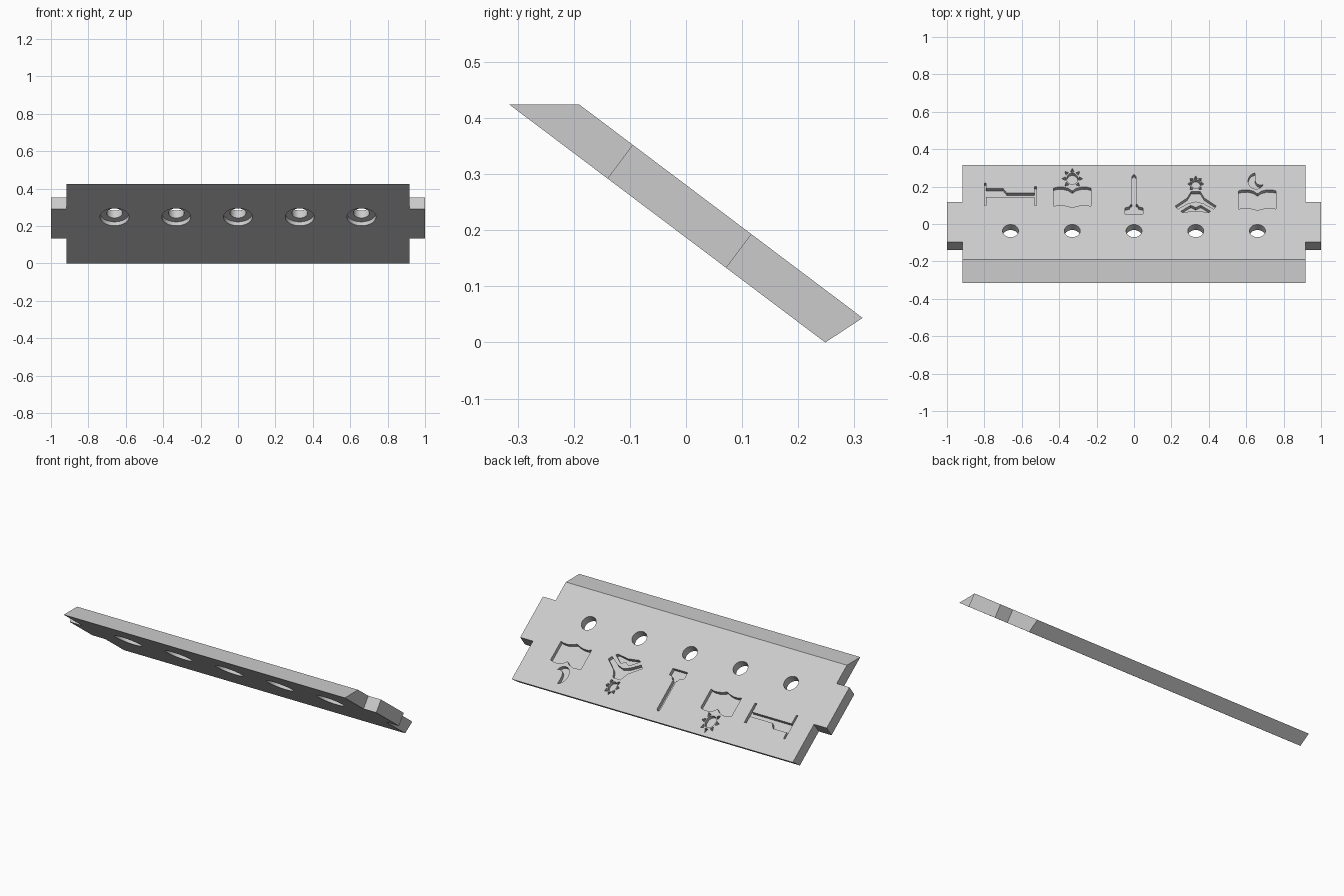
import bpy
import bmesh
from math import sin, cos, tau, radians
from mathutils import Matrix, Vector

cube = bpy.data.objects.get("Cube")
if cube:
    bpy.data.objects.remove(cube, do_unlink=True)

THICK = 0.075       # slab thickness
ENGRAVE = 0.022     # depth of the engraved icons
PITCH = 0.33        # spacing of holes and icons
HALF_BODY = 0.917

# Slab frame: x across, u down the slope, w out of the upper face
slope = Vector((0, 0.563, -0.424)).normalized()
normal = Vector((1, 0, 0)).cross(slope)
frame = Matrix.Identity(4)
for row in range(3):
    frame[row][1] = slope[row]
    frame[row][2] = normal[row]
frame.translation = (0, -0.315, 0.424)

grey = bpy.data.materials.new("light_grey")
grey.use_nodes = True
colour = (0.6, 0.6, 0.6, 1)
grey.diffuse_color = colour
grey.node_tree.nodes["Principled BSDF"].inputs["Base Color"].default_value = colour


def prism(bm, points, offset):
    """Extrude a closed outline along an offset vector."""
    face = bm.faces.new([bm.verts.new(p) for p in points])
    result = bmesh.ops.extrude_face_region(bm, geom=[face], use_keep_orig=True)
    moved = [g for g in result["geom"] if isinstance(g, bmesh.types.BMVert)]
    bmesh.ops.translate(bm, verts=moved, vec=offset)


def make_object(name, bm):
    bmesh.ops.recalc_face_normals(bm, faces=bm.faces)
    mesh = bpy.data.meshes.new(name)
    bm.to_mesh(mesh)
    bm.free()
    mesh.materials.append(grey)
    obj = bpy.data.objects.new(name, mesh)
    bpy.context.collection.objects.link(obj)
    obj.matrix_world = frame
    return obj


def combine(target, tool, operation):
    """Apply a boolean and discard the tool."""
    mod = target.modifiers.new(operation, "BOOLEAN")
    mod.operation, mod.object, mod.solver = operation, tool, "EXACT"
    mod.use_self = True
    bpy.context.view_layer.update()
    evaluated = target.evaluated_get(bpy.context.evaluated_depsgraph_get())
    mesh = bpy.data.meshes.new_from_object(evaluated)
    target.modifiers.clear()
    target.data = mesh
    bpy.data.objects.remove(tool, do_unlink=True)


def arc(cx, cy, r, start, end, steps):
    angles = [radians(start + (end - start) * i / steps) for i in range(steps + 1)]
    return [(cx + r * cos(a), cy + r * sin(a)) for a in angles]


def mirrored(half):
    """Complete a right-hand half outline, skipping points on the axis."""
    return half + [(-x, y) for x, y in reversed(half) if x > 0]


# Icon outlines, in hundredths of a unit in plan
def sun(cy, r, reach):
    shapes = [arc(0, cy, r, 0, 360, 24)[:-1]]
    for i in range(8):
        if i == 6:
            continue
        a = tau * i / 8
        ray = [(r * 1.2, -1), (reach, 0), (r * 1.2, 1)]
        shapes.append([(p * cos(a) - q * sin(a), cy + p * sin(a) + q * cos(a))
                       for p, q in ray])
    return shapes


def book(drop):
    half = [(0, 17.6), (2, 19), (5, 19.8), (8, 19.7), (10, 19.2),
            (10, 9.5), (8, 10), (5, 10), (2, 9.4), (0, 8.7)]
    return mirrored([(x, y - drop) for x, y in half])


def moon():
    outer = arc(-0.7, 23, 4.3, 97, 333, 20)
    tip, end, ctrl = Vector(outer[-1]), Vector(outer[0]), Vector((-2.4, 19.8))
    inner = []
    for i in range(1, 10):
        t = i / 10
        inner.append(tuple(tip * (1 - t) ** 2 + ctrl * 2 * t * (1 - t) + end * t * t))
    return outer + inner


bed = [(-14, 22), (-13, 22), (-13, 19), (-4, 19), (-2, 16.6), (12.7, 16.6),
       (12.7, 20), (14, 20), (14, 10), (12.7, 10), (12.7, 14.4), (-13, 14.4),
       (-13, 10), (-14, 10)]
broom = mirrored([(0, 26.5), (1, 25.5), (1, 10.6), (2, 10.2), (2.4, 9.2),
                  (4.8, 8.6), (4.8, 5.3)])
torso = mirrored([(2.4, 17.4), (4.5, 13.9), (11, 9.6), (9.6, 8),
                  (4, 11), (0, 12)])
legs = mirrored([(0, 8.8), (2.7, 10), (8, 6.8), (7, 6.2), (0, 7)])
icons = [[bed], [book(0)] + sun(24.2, 3, 5.6), [broom],
         [torso, legs] + sun(21.4, 2.4, 4.3), [book(1.5), moon()]]

# Sloping panel with bevelled top and foot
bm = bmesh.new()
profile = [(0, 0), (0.1, THICK), (0.732, THICK), (0.705, 0)]
prism(bm, [(-HALF_BODY, u, w) for u, w in profile], (2 * HALF_BODY, 0, 0))
panel = make_object("sloping_panel", bm)

# End tabs, as one bar through the panel
bm = bmesh.new()
bar = [(0.219, 0), (0.219, THICK), (0.484, THICK), (0.484, 0)]
prism(bm, [(-1, u, w) for u, w in bar], (2, 0, 0))
combine(panel, make_object("end_tabs", bm), "UNION")

# Through holes, each with a wider counterbore underneath
for name, radius, bottom, depth in (("peg_holes", 0.0425, -0.05, 0.2),
                                    ("counterbores", 0.0775, -0.05, 0.076)):
    bm = bmesh.new()
    for i in range(-2, 3):
        ring = arc(i * PITCH, 0.292, radius, 0, 360, 48)[:-1]
        prism(bm, [(x, u, bottom) for x, u in ring], (0, 0, depth))
    combine(panel, make_object(name, bm), "DIFFERENCE")

# Engraved icons above the holes
bm = bmesh.new()
for i, shapes in enumerate(icons):
    for shape in shapes:
        points = [((i - 2) * PITCH + x / 100, (y / 100 + 0.27) / slope.y,
                   THICK - ENGRAVE) for x, y in shape]
        prism(bm, points, (0, 0, ENGRAVE + 0.05))
combine(panel, make_object("icon_cutters", bm), "DIFFERENCE")

# Crisp edges with smooth hole walls
bpy.ops.object.select_all(action="DESELECT")
panel.select_set(True)
bpy.context.view_layer.objects.active = panel
bpy.ops.object.shade_smooth_by_angle(angle=radians(30))
